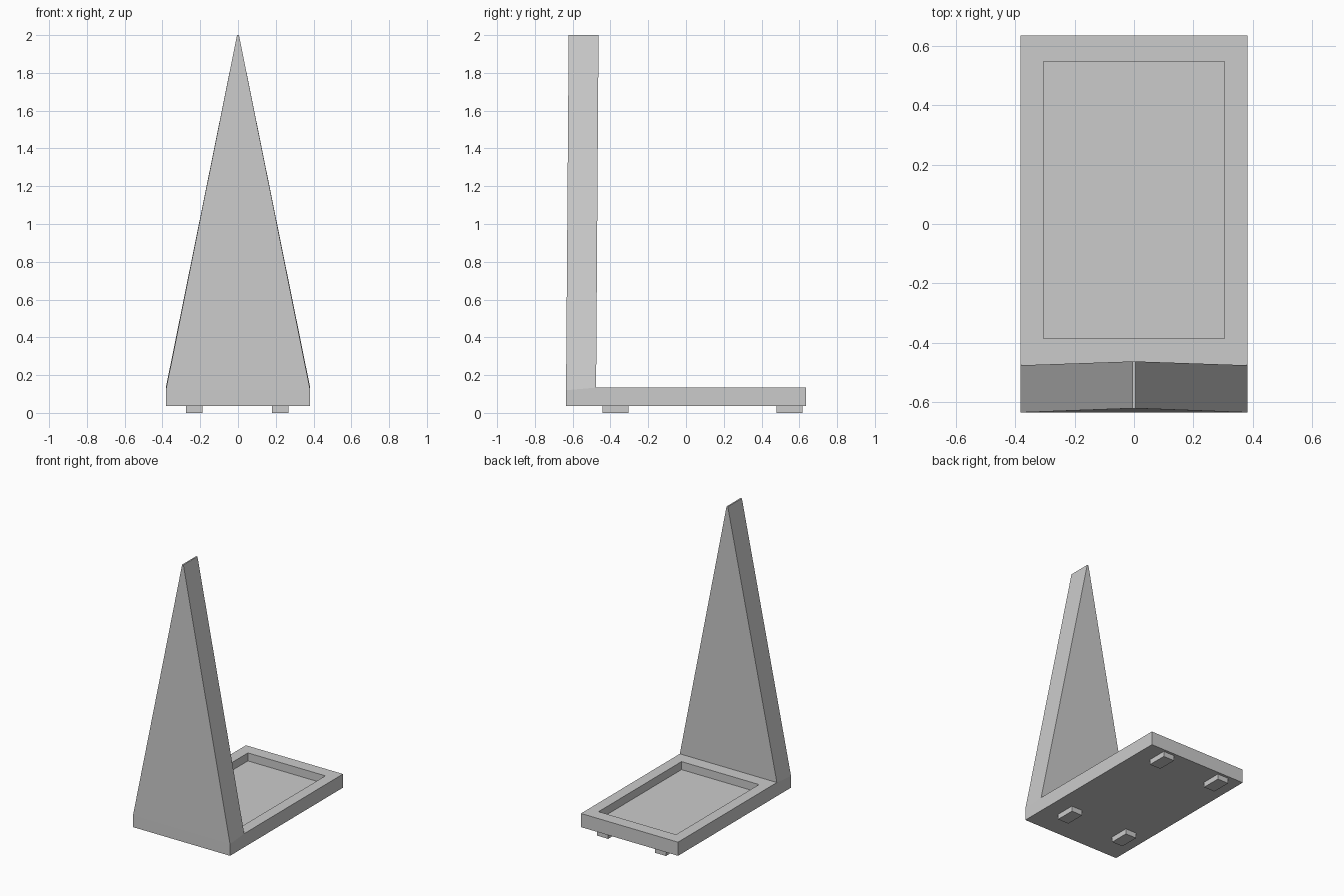
import bpy, bmesh

if "Cube" in bpy.data.objects:
    bpy.data.objects.remove(bpy.data.objects["Cube"])


def make_object(name, bm):
    bmesh.ops.recalc_face_normals(bm, faces=bm.faces[:])
    mesh = bpy.data.meshes.new(name)
    bm.to_mesh(mesh)
    bm.free()
    obj = bpy.data.objects.new(name, mesh)
    bpy.context.collection.objects.link(obj)
    return obj


def extrude(bm, face):
    """Extrude one face and return the new cap face."""
    new = bmesh.ops.extrude_discrete_faces(bm, faces=[face])
    return new["faces"][0]


# Base slab: side profile (y, z) extruded across x
bm = bmesh.new()
W = 0.382
profile = [(-0.635, 0.037), (0.635, 0.037), (0.635, 0.134),
           (-0.476, 0.134), (-0.635, 0.12)]
left = [bm.verts.new((-W, y, z)) for y, z in profile]
right = [bm.verts.new((W, y, z)) for y, z in profile]
bm.faces.new(left)
bm.faces.new(right[::-1])
sides = []
for i in range(5):
    j = (i + 1) % 5
    sides.append(bm.faces.new((left[i], right[i], right[j], left[j])))
bmesh.ops.recalc_face_normals(bm, faces=bm.faces[:])
top, strip = sides[2], sides[3]

# Tapered upright: front strip pulled up to a narrow tip
tip = extrude(bm, strip)
for v in tip.verts:
    v.co.x = 0.005 if v.co.x > 0 else -0.005
    v.co.y = -0.463 if v.co.y > -0.55 else -0.621
    v.co.z = 2.0

# Recessed tray in the slab top
bmesh.ops.inset_individual(bm, faces=[top], thickness=0.08)
for v in top.verts:
    v.co.x = 0.305 if v.co.x > 0 else -0.305
    v.co.y = 0.547 if v.co.y > 0 else -0.385
floor = extrude(bm, top)
for v in floor.verts:
    v.co.z = 0.077
make_object("stand_body", bm)

# Four small feet
for x in (-0.231, 0.224):
    for y in (-0.374, 0.548):
        bm = bmesh.new()
        bmesh.ops.create_cube(bm, size=1)
        for v in bm.verts:
            v.co.x = x + v.co.x * 0.086
            v.co.y = y + v.co.y * 0.138
            v.co.z = 0.019 + v.co.z * 0.038
        make_object("foot_%s_%s" % ("left" if x < 0 else "right",
                                    "front" if y < 0 else "back"), bm)
